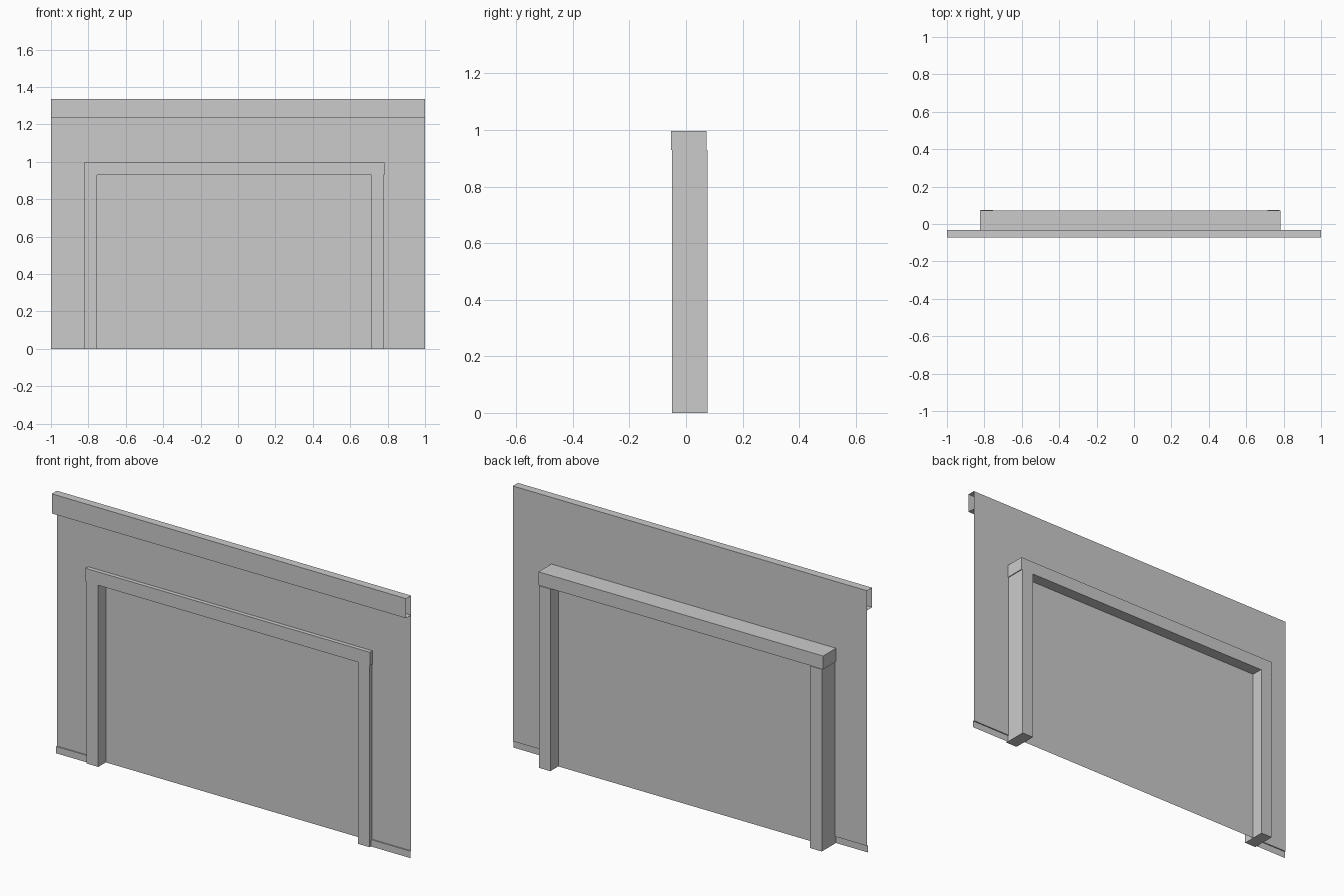
import bpy

cube = bpy.data.objects.get("Cube")
if cube:
    bpy.data.objects.remove(cube, do_unlink=True)

grey = bpy.data.materials.new("plain_grey")
grey.use_nodes = True
colour = (0.6, 0.6, 0.6, 1)
grey.diffuse_color = colour
grey.node_tree.nodes["Principled BSDF"].inputs["Base Color"].default_value = colour


def add_mesh(name, verts, faces):
    mesh = bpy.data.meshes.new(name)
    mesh.from_pydata(verts, [], faces)
    mesh.materials.append(grey)
    obj = bpy.data.objects.new(name, mesh)
    bpy.context.collection.objects.link(obj)
    return obj


def sheet(name, outline, y):
    """Flat upright face facing the front, from an x-z outline."""
    return add_mesh(name, [(x, y, z) for x, z in outline], [range(len(outline))])


def strip(name, profile, x0, x1):
    """Open y-z profile swept along x, with open ends."""
    n = len(profile)
    verts = [(x, y, z) for x in (x0, x1) for y, z in profile]
    return add_mesh(name, verts, [(i, i + 1, n + i + 1, n + i) for i in range(n - 1)])


def box(name, xs, ys, zs):
    bpy.ops.mesh.primitive_cube_add(size=1)
    obj = bpy.context.object
    obj.name = obj.data.name = name
    for v in obj.data.vertices:
        v.co = [r[0] if c < 0 else r[1] for c, r in zip(v.co, (xs, ys, zs))]
    obj.data.materials.append(grey)
    return obj


wall_y, skirt_y, cornice_y, door_y = -0.032, -0.038, -0.073, 0.012
top, skirt_top, cornice_bottom = 1.337, 0.035, 1.237
left, right, head = 0.745, -0.787, 0.96  # centre lines of the frame

# Wall sheet with the doorway notched out
sheet("wall", [(-1, skirt_top), (right, skirt_top), (right, head), (left, head),
               (left, skirt_top), (1, skirt_top), (1, top), (-1, top)], wall_y)

# Hollow cornice along the top
strip("cornice", [(wall_y, top), (cornice_y, top), (cornice_y, cornice_bottom),
                  (wall_y, cornice_bottom)], -1, 1)

# Slightly proud skirting on both sides of the doorway
skirt = [(wall_y, skirt_top), (skirt_y, skirt_top), (skirt_y, 0)]
strip("skirting_right", skirt, -1, right)
strip("skirting_left", skirt, left, 1)

# Door panel set in the middle of the frame
sheet("door_panel", [(right, 0), (left, 0), (left, head), (right, head)], door_y)

# Frame posts and lintel
for name, x in (("post_right", right), ("post_left", left)):
    box(name, (x - 0.0325, x + 0.0325), (-0.049, 0.076), (0, 0.929))
box("lintel", (-0.824, 0.782), (-0.053, 0.072), (0.929, 0.997))
